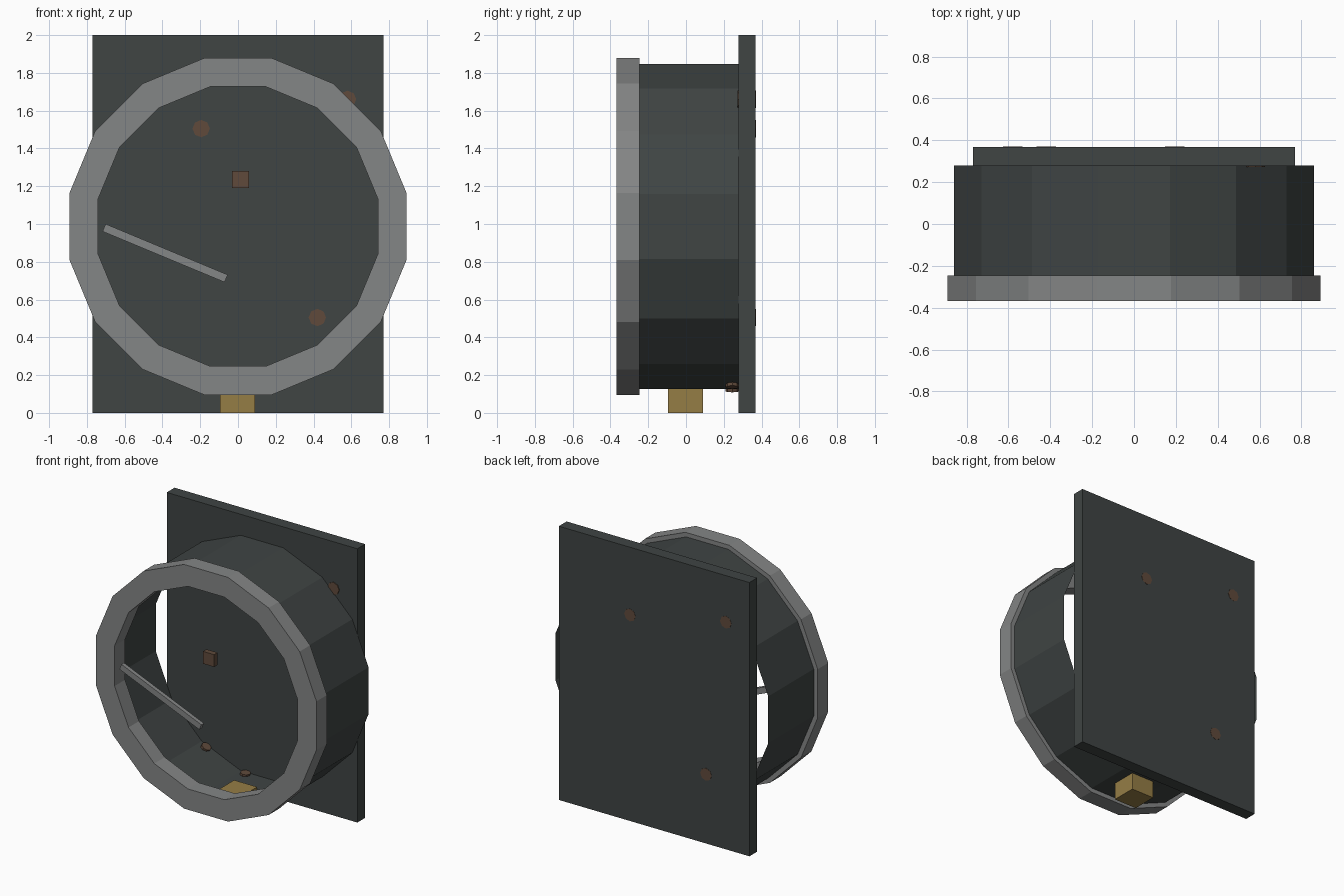
import bpy
import bmesh
from math import pi, sin, cos, radians
from mathutils import Matrix, Vector

if "Cube" in bpy.data.objects:
    bpy.data.objects.remove(bpy.data.objects["Cube"])

CENTRE_Z = 0.987          # axis height of the round housing
SIDES = 16
FLAT = cos(pi / SIDES)    # flat-to-centre distance over corner radius


def material(name, r, g, b):
    m = bpy.data.materials.new(name)
    m.use_nodes = True
    m.diffuse_color = (r, g, b, 1)
    m.node_tree.nodes["Principled BSDF"].inputs["Base Color"].default_value = (r, g, b, 1)
    return m


dark = material("dark_slate", 0.05, 0.058, 0.057)
steel = material("grey_steel", 0.23, 0.236, 0.236)
copper = material("dull_copper", 0.115, 0.068, 0.044)
brass = material("aged_brass", 0.30, 0.205, 0.06)


def finish(bm, name, mat):
    mesh = bpy.data.meshes.new(name)
    bm.to_mesh(mesh)
    bm.free()
    mesh.materials.append(mat)
    obj = bpy.data.objects.new(name, mesh)
    bpy.context.collection.objects.link(obj)
    return obj


def box(name, mat, centre, size, tilt=0):
    bm = bmesh.new()
    place = (Matrix.Translation(centre) @ Matrix.Rotation(tilt, 4, 'Y')
             @ Matrix.Diagonal((*size, 1)))
    bmesh.ops.create_cube(bm, size=1, matrix=place)
    return finish(bm, name, mat)


def disc(name, mat, centre, axis, radius=0.046, depth=0.016):
    bm = bmesh.new()
    turn = Vector(axis).to_track_quat('Z', 'Y').to_matrix().to_4x4()
    bmesh.ops.create_cone(bm, cap_ends=True, segments=8, radius1=radius,
                          radius2=radius, depth=depth,
                          matrix=Matrix.Translation(centre) @ turn)
    return finish(bm, name, mat)


def lathe(name, mat, profile, closed):
    """Sweep (flat radius, y) points round the housing axis."""
    bm = bmesh.new()
    rings = []
    for i in range(SIDES):
        a = 2 * pi * (i + 0.5) / SIDES
        rings.append([bm.verts.new((r / FLAT * cos(a), y, CENTRE_Z + r / FLAT * sin(a)))
                      for r, y in profile])
    n = len(profile)
    for i in range(SIDES):
        p, q = rings[i], rings[(i + 1) % SIDES]
        for j in range(n if closed else n - 1):
            k = (j + 1) % n
            bm.faces.new((p[j], q[j], q[k], p[k]))
    bmesh.ops.recalc_face_normals(bm, faces=bm.faces)
    return finish(bm, name, mat)


# Back plate, open round housing and front bezel
box("back_plate", dark, (0, 0.323, 1), (1.54, 0.09, 2))
lathe("housing", dark, [(0.86, -0.25), (0.86, 0.279)], False)
lathe("bezel", steel, [(0.892, -0.368), (0.892, -0.247), (0.74, -0.247), (0.74, -0.368)], True)

# Needle, pivot block and bottom fitting
box("needle", steel, (-0.386, -0.33, 0.846), (0.7, 0.03, 0.043), radians(22.6))
box("pivot_block", copper, (0.014, -0.34, 1.235), (0.09, 0.04, 0.09))
box("bottom_fitting", brass, (-0.002, -0.002, 0.075), (0.186, 0.186, 0.15))

# Rivets on the front and back of the plate
for i, (x, z) in enumerate([(-0.195, 1.505), (0.42, 0.505), (0.58, 1.66)]):
    disc(f"front_rivet_{i + 1}", copper, (x, 0.28, z), (0, -1, 0))
    disc(f"back_rivet_{i + 1}", copper, (-x, 0.364, z), (0, 1, 0), depth=0.012)

# Rivets through the lower housing wall
for i, degrees in enumerate([-30, -7.5, 15]):
    a = radians(degrees)
    out = Vector((sin(a), 0, -cos(a)))
    disc(f"housing_rivet_{i + 1}", copper,
         out * 0.866 + Vector((0, 0.245, CENTRE_Z)), out, radius=0.035, depth=0.03)
